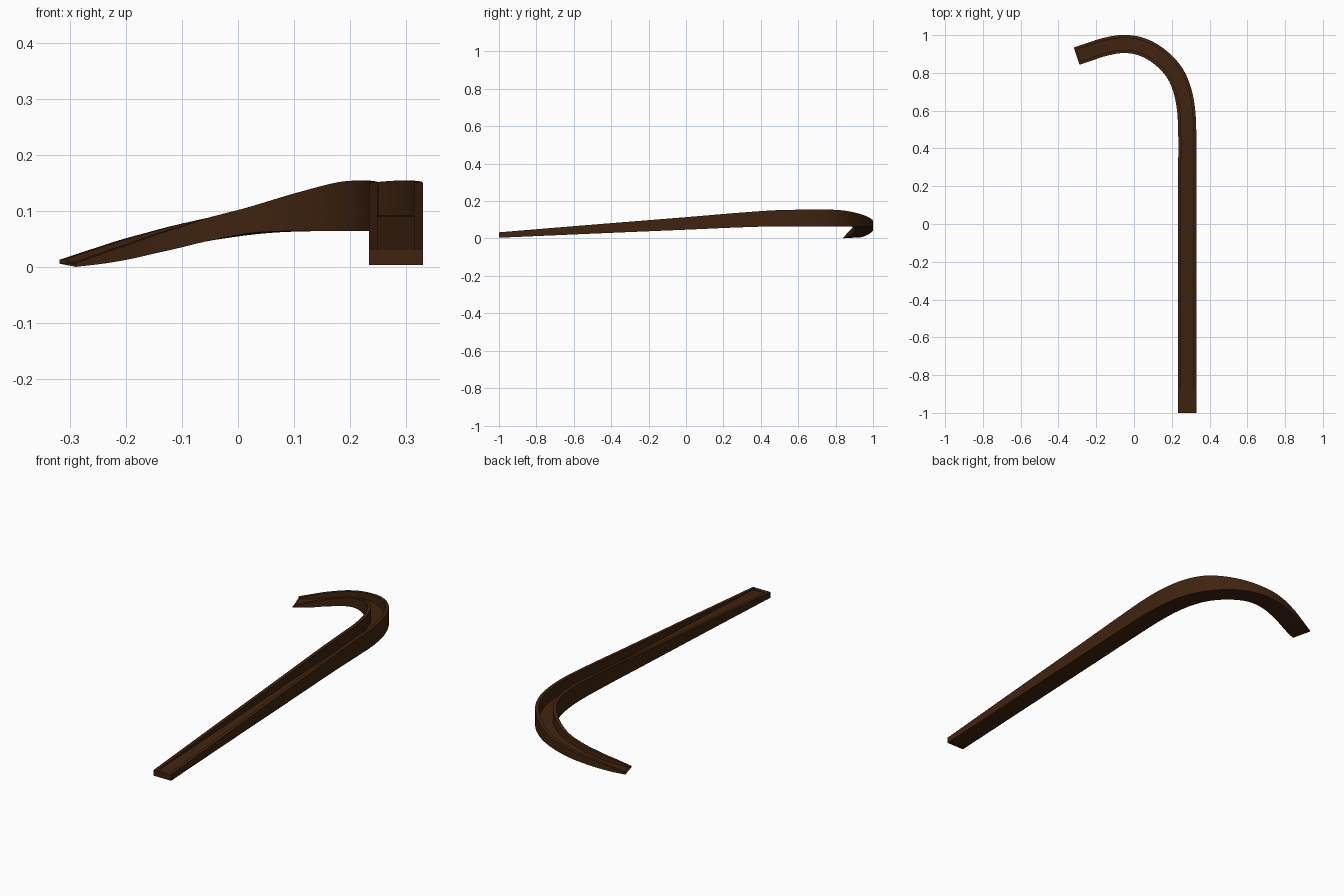
import bpy, bmesh
from mathutils import Vector

if "Cube" in bpy.data.objects:
    bpy.data.objects.remove(bpy.data.objects["Cube"])

# Stations along the chute: x, y, underside z, rim z, floor z
stations = [Vector(s) for s in (
    (.282, -1.0, .004, .033, .030), (.282, -.5, .026, .074, .051),
    (.282, 0, .047, .114, .073), (.282, .30, .060, .139, .086),
    (.282, .48, .065, .151, .092), (.275, .61, .065, .154, .093),
    (.252, .72, .065, .155, .093), (.207, .812, .065, .150, .092),
    (.125, .893, .065, .131, .086), (.035, .94, .061, .108, .077),
    (-.06, .953, .046, .087, .059), (-.16, .936, .025, .058, .033),
    (-.24, .910, .009, .031, .014), (-.304, .889, .001, .008, .003))]


def spline(points, steps):
    """Smooth curve through all stations."""
    out = []
    for i in range(len(points) - 1):
        p0, p1 = points[max(i - 1, 0)], points[i]
        p2, p3 = points[i + 1], points[min(i + 2, len(points) - 1)]
        d = (p2 - p1).length
        m1 = (p2 - p0) * (d / max((p2 - p0).length, 1e-6))
        m2 = (p3 - p1) * (d / max((p3 - p1).length, 1e-6))
        for k in range(steps):
            t = k / steps
            out.append(p1 * (2*t**3 - 3*t**2 + 1) + m1 * (t**3 - 2*t**2 + t)
                       + p2 * (3*t**2 - 2*t**3) + m2 * (t**3 - t**2))
    return out + [points[-1]]


path = spline(stations, 6)
bm = bmesh.new()
rings = []
HALF, INNER = .048, .032

# Sweep a U-shaped section along the path
for i, p in enumerate(path):
    a, b = path[max(i - 1, 0)], path[min(i + 1, len(path) - 1)]
    tan = Vector((b[0] - a[0], b[1] - a[1])).normalized()
    side = Vector((tan.y, -tan.x))
    zb, zt, zf = p[2], p[3], p[4]
    lift = .006 * max(0, (i - len(path) + 18) / 18)   # outer side banks up at the tip
    section = [(-HALF, zb), (-HALF, zt), (-INNER, zt), (-INNER, zf),
               (INNER, zf), (INNER, zt), (HALF, zt), (HALF, zb)]
    last = i == len(path) - 1
    ring = []
    for s, z in section:
        pull = .010 if last and abs(s) == INNER else 0   # notched open tip
        q = Vector((p[0], p[1])) + side * s - tan * pull
        ring.append(bm.verts.new((q.x, q.y, z + lift * (s + HALF) / (2 * HALF))))
    rings.append(ring)
for r0, r1 in zip(rings, rings[1:]):
    for j in range(8):
        k = (j + 1) % 8
        bm.faces.new((r0[j], r0[k], r1[k], r1[j]))

# End faces, split into quads
for r in (rings[0], rings[-1]):
    for q in ((0, 1, 2, 3), (0, 3, 4, 7), (4, 5, 6, 7)):
        bm.faces.new([r[j] for j in q])
bmesh.ops.recalc_face_normals(bm, faces=bm.faces)

mesh = bpy.data.meshes.new("curved_chute")
bm.to_mesh(mesh)
bm.free()
chute = bpy.data.objects.new("curved_chute", mesh)
bpy.context.collection.objects.link(chute)

# Low closing lip across the straight end
bpy.ops.mesh.primitive_cube_add(size=1, location=(.282, -.9895, .0185))
lip = bpy.context.object
lip.name = "end_lip"
lip.scale = (.096, .020, .029)

# Dark brown finish
brown = bpy.data.materials.new("dark brown")
brown.diffuse_color = (.050, .017, .005, 1)
brown.use_nodes = True
brown.node_tree.nodes["Principled BSDF"].inputs["Base Color"].default_value = brown.diffuse_color
for ob in (chute, lip):
    ob.data.materials.append(brown)
lip.select_set(False)
chute.select_set(True)
bpy.context.view_layer.objects.active = chute
bpy.ops.object.shade_smooth_by_angle(angle=.6)
